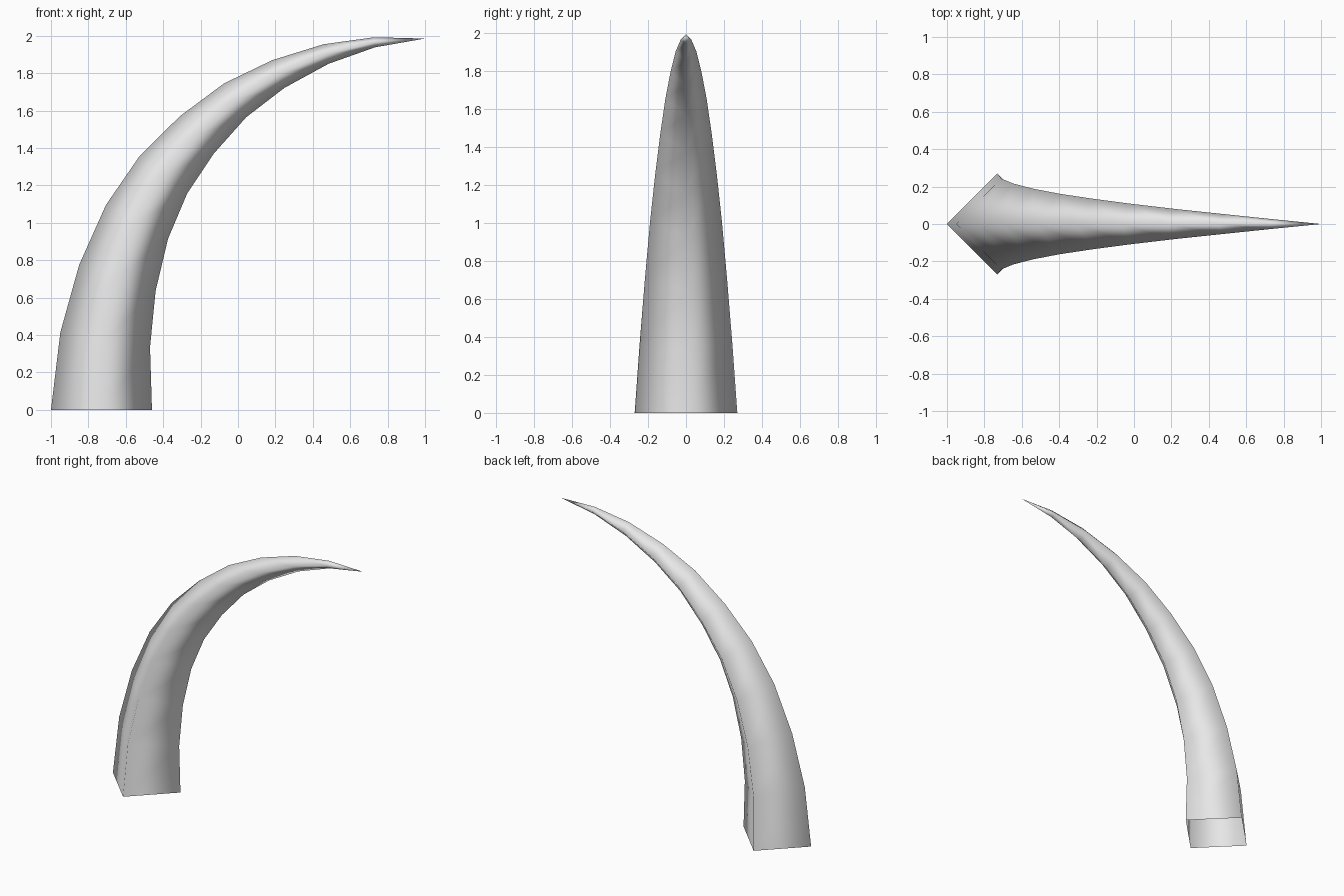
import bpy, bmesh
from math import radians, sin, cos
from mathutils import Vector

cube = bpy.data.objects.get("Cube")
if cube:
    bpy.data.objects.remove(cube, do_unlink=True)

# Colour
mat = bpy.data.materials.new("pale_grey")
mat.use_nodes = True
grey = (0.8, 0.8, 0.8, 1)
mat.diffuse_color = grey
mat.node_tree.nodes["Principled BSDF"].inputs["Base Color"].default_value = grey

# Centre line of the horn (x, z), base to tip
PATH = [(-.73, 0), (-.71, .375), (-.645, .705), (-.54, 1.005), (-.4, 1.255),
        (-.22, 1.47), (-.015, 1.655), (.215, 1.795), (.47, 1.902),
        (.73, 1.965), (1, 1.985)]
BASE_RADIUS = .27
TURN = radians(9.5)
steps = len(PATH) - 1

# Square rings that turn and taper along the centre line, open at the base
bm = bmesh.new()
rings = []
for i, (x, z) in enumerate(PATH[:-1]):
    centre = Vector((x, 0, z))
    r = BASE_RADIUS * (1 - i / steps)
    across = Vector((cos(TURN * i), 0, -sin(TURN * i))) * r
    side = Vector((0, r, 0))
    rings.append([bm.verts.new(centre + d) for d in (across, side, -across, -side)])
tip = bm.verts.new((PATH[-1][0], 0, PATH[-1][1]))

for k in range(4):
    n = (k + 1) % 4
    for low, high in zip(rings, rings[1:]):
        bm.faces.new((low[k], low[n], high[n], high[k]))
    bm.faces.new((rings[-1][k], rings[-1][n], tip))
for f in bm.faces:
    f.smooth = True

mesh = bpy.data.meshes.new("curved_horn")
bm.to_mesh(mesh)
bm.free()
mesh.materials.append(mat)
horn = bpy.data.objects.new("curved_horn", mesh)
bpy.context.collection.objects.link(horn)
